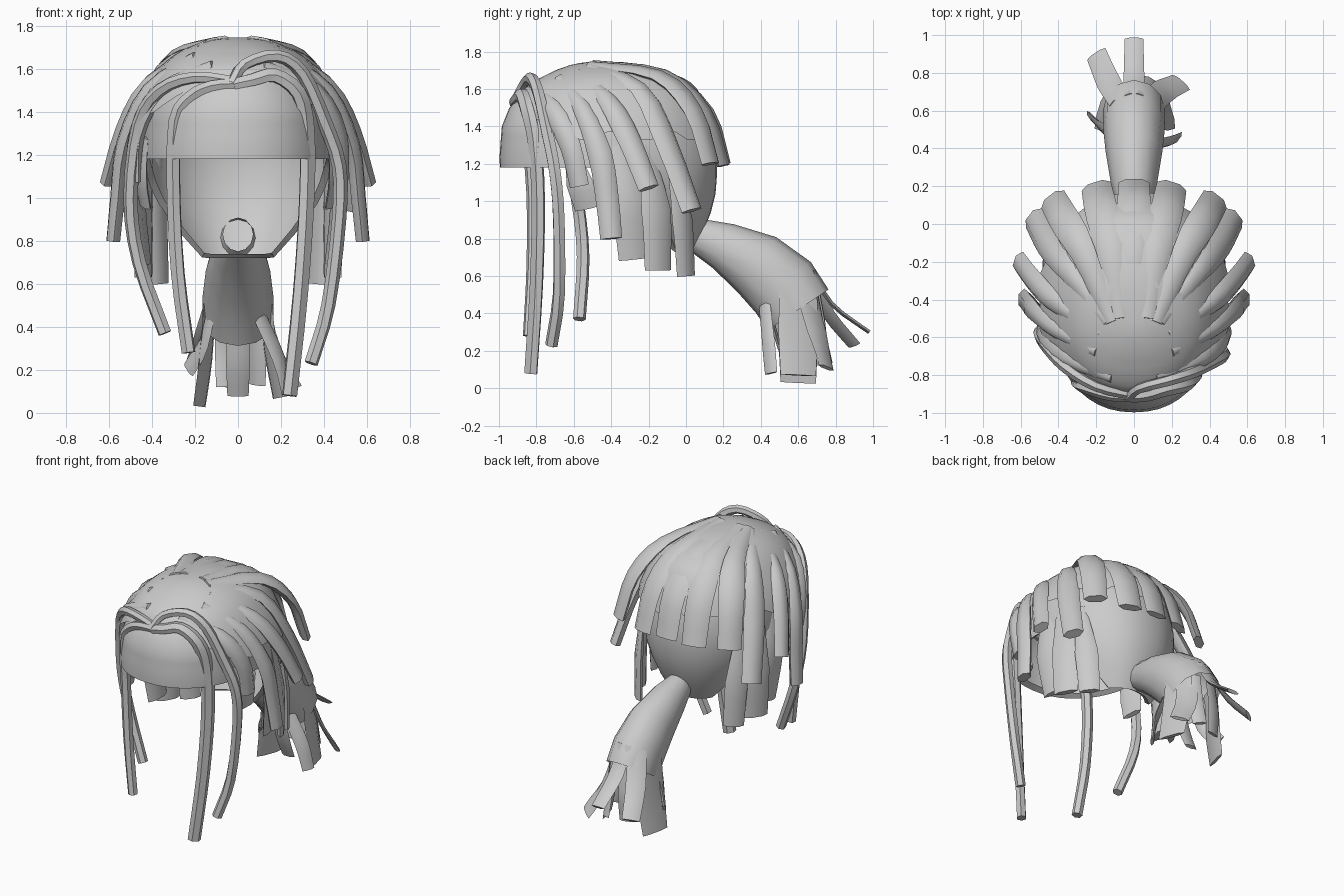
import bpy, bmesh, math
from mathutils import Vector

if "Cube" in bpy.data.objects:
    bpy.data.objects.remove(bpy.data.objects["Cube"])

hair = bpy.data.materials.new("pale_grey_hair")
hair.diffuse_color = (0.6, 0.6, 0.6, 1)
hair.use_nodes = True
hair.node_tree.nodes["Principled BSDF"].inputs["Base Color"].default_value = hair.diffuse_color
HEAD = Vector((0, -0.42, 1.15))
TAIL = Vector((0, 0.56, 0.35))


def finish(name, bm, angle=50):
    bmesh.ops.recalc_face_normals(bm, faces=bm.faces)
    mesh = bpy.data.meshes.new(name)
    bm.to_mesh(mesh)
    bm.free()
    obj = bpy.data.objects.new(name, mesh)
    bpy.context.collection.objects.link(obj)
    mesh.materials.append(hair)
    bpy.ops.object.select_all(action='DESELECT')
    obj.select_set(True)
    bpy.context.view_layer.objects.active = obj
    bpy.ops.object.shade_smooth_by_angle(angle=math.radians(angle))
    return obj


def bridge(bm, rings, closed=True):
    n = len(rings[0])
    for a, b in zip(rings, rings[1:]):
        for i in range(n if closed else n - 1):
            j = (i + 1) % n
            bm.faces.new((a[i], a[j], b[j], b[i]))


def smooth_path(pts, steps=3):
    """Catmull-Rom path through the points"""
    p = [Vector(q) for q in pts]
    p = [2 * p[0] - p[1]] + p + [2 * p[-1] - p[-2]]
    out = []
    for i in range(1, len(p) - 2):
        a, b, c, d = p[i - 1:i + 3]
        for k in range(steps):
            t = k / steps
            out.append(0.5 * (2 * b + (c - a) * t + (2 * a - 5 * b + 4 * c - d) * t * t
                              + (3 * b - a - 3 * c + d) * t ** 3))
    return out + [p[-2]]


def lock(name, pts, width, thick, root=0.5, tip=0.9, origin=HEAD, mirror=False, sides=6):
    """Sweep a lens-shaped section along a path, flat side towards the origin"""
    for s in ((1, -1) if mirror else (1,)):
        path = smooth_path([(s * x, y, z) for x, y, z in pts])
        bm, rings, last = bmesh.new(), [], len(path) - 1
        for i, p in enumerate(path):
            tan = (path[min(i + 1, last)] - path[max(i - 1, 0)]).normalized()
            side = tan.cross(p - origin).normalized()
            out = side.cross(tan)
            t = i / last
            k = root + (1 - root) * min(1, t * 2) + (tip - 1) * max(0, t * 2 - 1)
            rings.append([bm.verts.new(p + side * math.cos(a) * width * k + out * math.sin(a) * thick * k)
                          for a in (math.tau * j / sides for j in range(sides))])
        bridge(bm, rings)
        bm.faces.new(rings[0])
        bm.faces.new(rings[-1])
        finish(name + ("" if not mirror else "_right" if s > 0 else "_left"), bm)


def lookup(table, z):
    """Interpolate (half width, front y, back y) at height z, table from top to bottom"""
    z = max(min(z, table[0][0]), table[-1][0])
    for a, b in zip(table, table[1:]):
        if z >= b[0]:
            t = (a[0] - z) / (a[0] - b[0])
            return [a[k] + (b[k] - a[k]) * t for k in (1, 2, 3)]


def shell(name, table, hem, n=48, rows=12, power=0.9, lip=0):
    """Open dome whose lower edge follows hem(forwardness)"""
    bm, rings, mid, top = bmesh.new(), [], -0.42, table[0][0]
    for r in range(rows + 1):
        ring = []
        for i in range(n):
            a = math.tau * i / n
            c, s = math.cos(a), math.sin(a)
            z = top + (hem(s, i) - top) * (r / rows) ** 1.4
            w, f, b = lookup(table, z)
            cx = math.copysign(abs(c) ** power, c)
            sy = abs(s) ** power
            y = mid + sy * (b - mid) if s > 0 else mid + sy * (f - mid)
            ring.append(bm.verts.new((w * cx, y, z)))
        rings.append(ring)
    bridge(bm, rings)
    bm.faces.new(rings[0])
    if lip:
        inner = [bm.verts.new((v.co.x * (1 - lip), mid + (v.co.y - mid) * (1 - lip), v.co.z + 0.02))
                 for v in rings[-1]]
        bridge(bm, [rings[-1], inner])
    return finish(name, bm)


# Scalp: level brow edge, sloping down to the nape
def scalp_hem(s, i):
    return 1.18 - 0.46 * max(0, min(1, (s - 0.05) / 0.75))


shell("scalp", [(1.69, .06, -.5, -.3), (1.66, .2, -.78, -.12), (1.58, .32, -.88, 0), (1.5, .38, -.945, .07),
                (1.4, .43, -.985, .13), (1.2, .45, -1, .17), (1, .41, -.95, .155),
                (.85, .34, -.9, .1), (.72, .26, -.85, .03)], scalp_hem, lip=0.07)


# Swept-back top layer: high at the brow, ragged at the sides and back
def top_hem(s, i):
    front = max(0, min(1, (-s - 0.45) / 0.5))
    return 1.33 + 0.21 * front + (0.04 if i % 4 < 2 and s > -0.5 else 0)


shell("top_layer", [(1.745, .06, -.52, -.35), (1.735, .14, -.6, -.25), (1.7, .24, -.7, -.12),
                    (1.65, .32, -.8, .01), (1.6, .37, -.87, .06), (1.5, .44, -.93, .12),
                    (1.4, .49, -.95, .155), (1.3, .52, -.96, .18)], top_hem, power=0.95)

# Broad locks falling over the sides and back
LOCKS = {
    "temple_lock": ([(.12, -.82, 1.62), (.36, -.72, 1.5), (.47, -.62, 1.3), (.48, -.57, 1.08)], .06, .035),
    "long_side_lock": ([(.2, -.68, 1.66), (.42, -.56, 1.5), (.53, -.46, 1.25), (.56, -.42, 1), (.58, -.4, .8)], .065, .04),
    "side_lock": ([(.18, -.58, 1.69), (.41, -.42, 1.54), (.53, -.3, 1.32), (.605, -.2, 1.07)], .065, .04),
    "rear_side_lock": ([(.14, -.52, 1.72), (.34, -.25, 1.6), (.46, -.1, 1.3), (.53, .03, .95)], .075, .04),
    "rear_corner_lock": ([(.12, -.52, 1.73), (.27, -.15, 1.67), (.38, .04, 1.48), (.43, .13, 1.2)], .085, .035),
    "back_lock": ([(.08, -.5, 1.74), (.13, -.12, 1.68), (.18, .1, 1.48), (.2, .2, 1.19)], .09, .03),
    "temple_tuft": ([(.43, -.62, 1.28), (.45, -.57, 1.1), (.43, -.53, .96)], .075, .02),
    "lower_side_lock": ([(.43, -.36, 1.3), (.46, -.31, 1), (.43, -.28, .69)], .09, .025),
    "lower_rear_lock": ([(.41, -.22, 1.3), (.44, -.16, .95), (.44, -.15, .63)], .09, .025),
    "nape_lock": ([(.38, -.08, 1.25), (.38, -.02, .9), (.37, .0, .6)], .075, .025),
}
for name, (pts, w, t) in LOCKS.items():
    lock(name, pts, w, t, root=0.45, mirror=True)
lock("middle_back_lock", [(0, -.4, 1.73), (0, -.1, 1.68), (0, .13, 1.48), (0, .22, 1.2)], .09, .025)

# Thin hanging strands at the parting
STRANDS = {
    "outer_right_strand": [(-.03, -.92, 1.53), (.03, -.87, 1.62), (.18, -.83, 1.66), (.3, -.79, 1.58), (.4, -.74, 1.36),
                           (.47, -.7, 1.15), (.47, -.68, .9), (.42, -.68, .5), (.34, -.72, .23)],
    "inner_right_strand": [(-.02, -.92, 1.53), (.07, -.91, 1.55), (.17, -.88, 1.57), (.28, -.85, 1.49), (.32, -.81, 1.32),
                           (.32, -.79, 1), (.29, -.8, .55), (.24, -.83, .08)],
    "outer_left_strand": [(.0, -.91, 1.54), (-.2, -.86, 1.56), (-.36, -.76, 1.5), (-.46, -.65, 1.34),
                          (-.5, -.58, 1.0), (-.46, -.55, .7), (-.34, -.57, .37)],
    "inner_left_strand": [(.0, -.92, 1.53), (-.12, -.91, 1.52), (-.22, -.88, 1.47), (-.29, -.85, 1.36), (-.3, -.82, 1.05),
                          (-.28, -.82, .65), (-.23, -.84, .28)],
}
for name, pts in STRANDS.items():
    big = .045 if name == "inner_right_strand" else .036
    lock(name, pts, big, .034, root=0.7, tip=0.95)

# Ponytail body: (y, z, half thickness, half width), bent downwards
bm, rings = bmesh.new(), []
spine = [(.03, .83, .085, .07), (.2, .76, .13, .12), (.38, .66, .18, .15), (.52, .54, .2, .165), (.6, .42, .195, .165)]
for i, (y, z, h, w) in enumerate(spine):
    a, b = spine[max(i - 1, 0)], spine[min(i + 1, len(spine) - 1)]
    d = Vector((0, b[0] - a[0], b[1] - a[1])).normalized()
    up = Vector((0, -d.z, d.y))
    rings.append([bm.verts.new(Vector((w * math.cos(q), y, z)) + up * h * math.sin(q))
                  for q in (math.tau * k / 12 for k in range(12))])
bridge(bm, rings)
finish("ponytail", bm)

# Split ponytail ends
ENDS = [
    ([(0, .68, .63), (0, .78, .45), (0, .98, .3)], .055),
    ([(-.08, .66, .6), (-.14, .76, .4), (-.2, .9, .23)], .065),
    ([(.09, .62, .58), (.15, .7, .3), (.25, .75, .11)], .07),
    ([(.13, .6, .52), (.15, .6, .3), (.19, .6, .07)], .11),
    ([(-.13, .6, .52), (-.15, .6, .25), (-.18, .6, .03)], .11),
    ([(-.12, .48, .5), (-.16, .5, .32), (-.23, .57, .2)], .05),
    ([(.1, .42, .45), (.19, .44, .25), (.23, .455, .08)], .045),
    ([(0, .45, .4), (0, .5, .22), (0, .56, .08)], .055),
    ([(.08, .68, .52), (.09, .72, .3), (.09, .76, .13)], .05),
    ([(-.05, .7, .5), (-.05, .73, .3), (-.05, .72, .12)], .06),
]
for i, (pts, w) in enumerate(ENDS):
    lock(f"ponytail_end_{i + 1}", pts, w, .014, root=0.95, tip=0.9, origin=TAIL)
